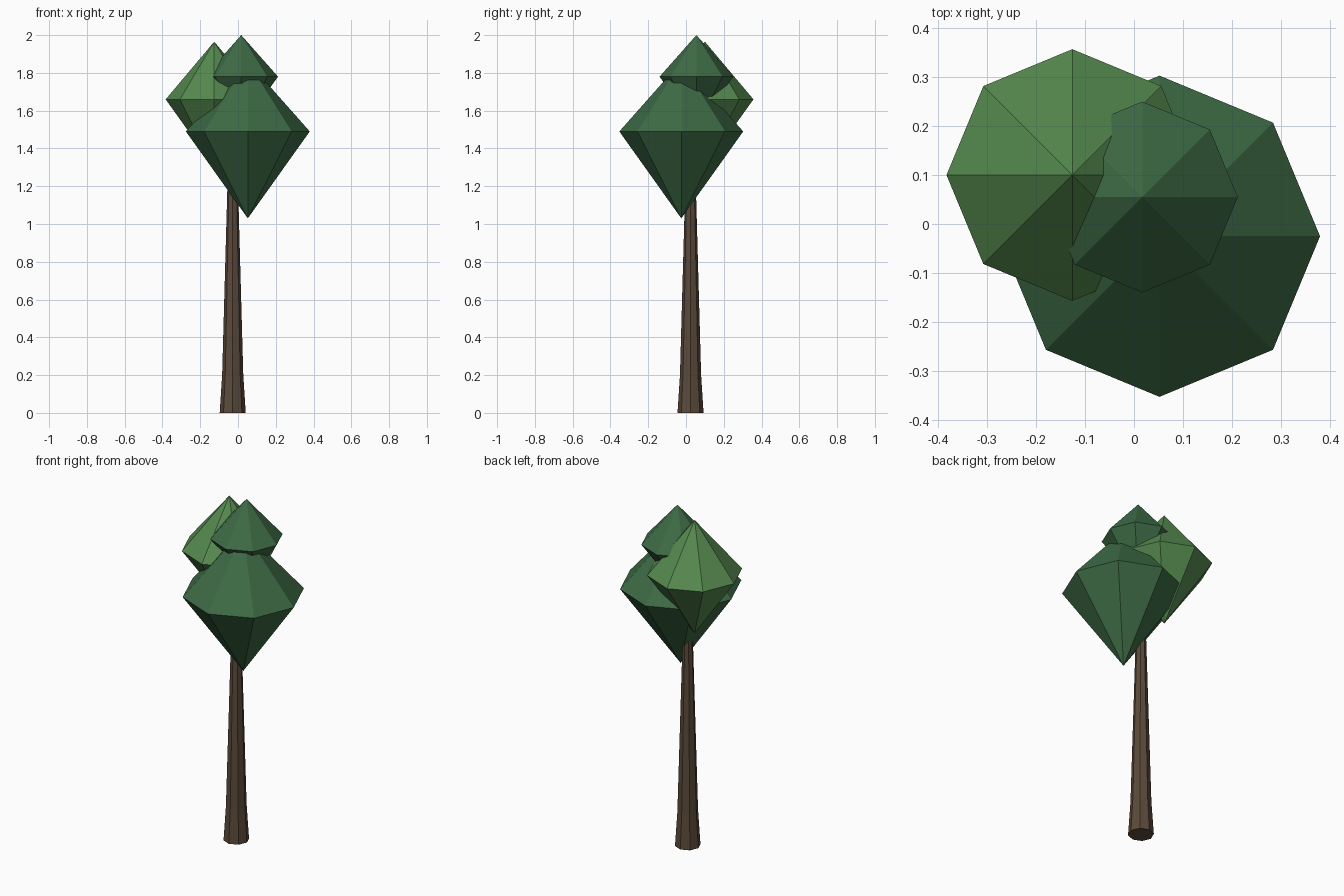
import bpy
import bmesh
import math

if "Cube" in bpy.data.objects:
    bpy.data.objects.remove(bpy.data.objects["Cube"])


def material(name, color):
    m = bpy.data.materials.new(name)
    m.diffuse_color = (*color, 1)
    m.use_nodes = True
    m.node_tree.nodes["Principled BSDF"].inputs["Base Color"].default_value = m.diffuse_color
    return m


def lathe(name, center, profile, mat, sides=8):
    """Flat-faced solid from (radius, z) points, bottom to top; radius 0 is a tip."""
    bm = bmesh.new()
    cx, cy = center
    rings = []
    for r, z in profile:
        n = sides if r else 1
        rings.append([bm.verts.new((cx + r * math.cos(math.tau * i / sides),
                                    cy + r * math.sin(math.tau * i / sides), z))
                      for i in range(n)])
    for low, high in zip(rings, rings[1:]):
        for i in range(sides):
            j = (i + 1) % sides
            quad = [low[i % len(low)], low[j % len(low)],
                    high[j % len(high)], high[i % len(high)]]
            bm.faces.new(list(dict.fromkeys(quad)))
    for ring in (rings[0], rings[-1]):
        if len(ring) > 1:
            bm.faces.new(ring)
    bmesh.ops.recalc_face_normals(bm, faces=bm.faces)
    mesh = bpy.data.meshes.new(name)
    bm.to_mesh(mesh)
    bm.free()
    mesh.materials.append(mat)
    obj = bpy.data.objects.new(name, mesh)
    bpy.context.collection.objects.link(obj)
    return obj


bark = material("bark brown", (0.105, 0.068, 0.042))
dark = material("dark leaf green", (0.047, 0.145, 0.060))
light = material("light leaf green", (0.091, 0.250, 0.078))

# Flared, tapering trunk reaching into the leaves
lathe("trunk", (-0.028, 0.024),
      [(0.069, 0), (0.056, 0.2), (0.029, 1.17), (0.023, 1.4)], bark)

# Leaf clumps: double cones with a wide middle
for name, center, radius, bottom, middle, top, mat in (
        ("lower_leaf_clump", (0.052, -0.025), 0.328, 1.03, 1.49, 1.86, dark),
        ("side_leaf_clump", (-0.126, 0.10), 0.257, 1.30, 1.66, 1.965, light),
        ("top_leaf_clump", (0.017, 0.055), 0.195, 1.51, 1.78, 2.0, dark)):
    lathe(name, center, [(0, bottom), (radius, middle), (0, top)], mat)
